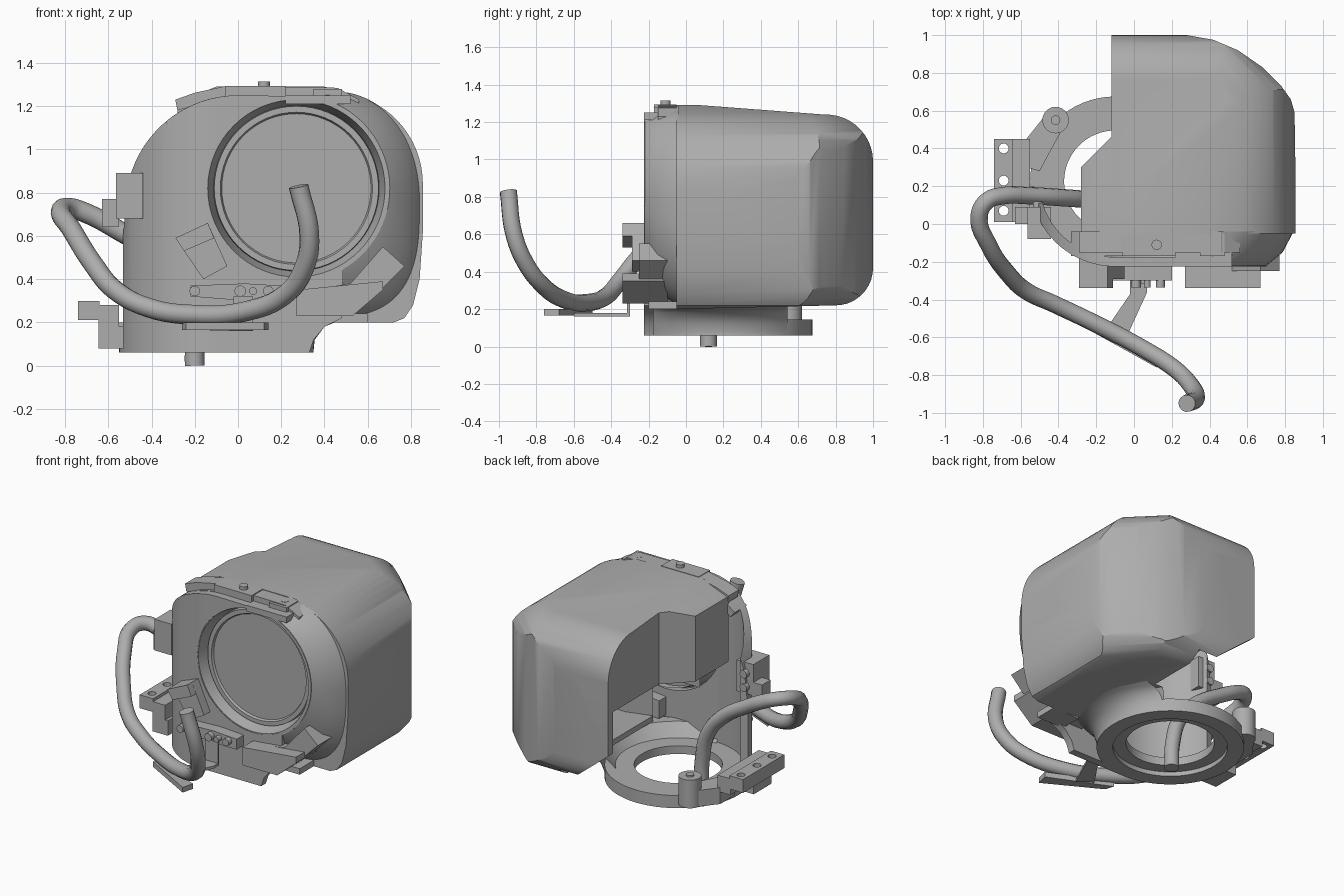
import bpy, bmesh, math
from mathutils import Vector, Matrix

if "Cube" in bpy.data.objects:
    bpy.data.objects.remove(bpy.data.objects["Cube"])

grey = bpy.data.materials.new("plain grey")
grey.use_nodes = True
grey.diffuse_color = (0.42, 0.42, 0.42, 1)
grey.node_tree.nodes["Principled BSDF"].inputs["Base Color"].default_value = (0.42, 0.42, 0.42, 1)


def finish(name, bm):
    bmesh.ops.recalc_face_normals(bm, faces=bm.faces)
    mesh = bpy.data.meshes.new(name)
    bm.to_mesh(mesh)
    bm.free()
    ob = bpy.data.objects.new(name, mesh)
    bpy.context.collection.objects.link(ob)
    mesh.materials.append(grey)
    return ob


def prism(name, points, axis, low, high):
    """Extrude a closed 2D outline along one axis."""
    place = {"x": lambda a, b, c: (c, a, b), "y": lambda a, b, c: (a, c, b), "z": lambda a, b, c: (a, b, c)}[axis]
    bm = bmesh.new()
    face = bm.faces.new([bm.verts.new(place(a, b, low)) for a, b in points])
    new = bmesh.ops.extrude_face_region(bm, geom=[face])["geom"]
    shift = Vector(place(0, 0, high - low))
    bmesh.ops.translate(bm, verts=[v for v in new if isinstance(v, bmesh.types.BMVert)], vec=shift)
    return finish(name, bm)


def box(name, x, y, z):
    return prism(name, [(x[0], y[0]), (x[1], y[0]), (x[1], y[1]), (x[0], y[1])], "z", *z)


def circle(cx, cy, r, start=0, end=360, n=48):
    steps = n if end - start == 360 else n + 1
    return [(cx + r * math.cos(math.radians(start + (end - start) * i / n)),
             cy + r * math.sin(math.radians(start + (end - start) * i / n))) for i in range(steps)]


def loft(name, rows, closed=False):
    """Skin a sheet over rows of matching 3D points."""
    bm = bmesh.new()
    grid = [[bm.verts.new(p) for p in row] for row in rows]
    count = len(rows[0])
    for a, b in zip(grid, grid[1:]):
        for i in range(count if closed else count - 1):
            j = (i + 1) % count
            bm.faces.new((a[i], a[j], b[j], b[i]))
    if closed:
        bm.faces.new(grid[-1])
    return finish(name, bm)


def peg(name, a, b, r, axis, low, high, n=24):
    return prism(name, circle(a, b, r, n=n), axis, low, high)


def boolean(ob, other, kind):
    mod = ob.modifiers.new(kind, "BOOLEAN")
    mod.operation, mod.object, mod.solver = kind, other, "EXACT"
    bpy.context.view_layer.objects.active = ob
    bpy.ops.object.modifier_apply(modifier=mod.name)
    bpy.data.objects.remove(other)
    return ob


def smooth(ob, angle=30):
    bpy.ops.object.select_all(action="DESELECT")
    ob.select_set(True)
    bpy.context.view_layer.objects.active = ob
    bpy.ops.object.shade_smooth_by_angle(angle=math.radians(angle))
    return ob


def ring(name, a, b, outer, inner, axis, low, high, n=64):
    ob = prism(name, circle(a, b, outer, n=n), axis, low, high)
    return smooth(boolean(ob, prism("cutter", circle(a, b, inner, n=n), axis, low - 0.1, high + 0.1), "DIFFERENCE"))


# Rear housing: intersection of its front, side, plan and diagonal outlines
def housing_solid(name):
    front = [(-0.28, 1.22), (-0.1, 1.29), (0.4, 1.29)]
    front += circle(0.43, 0.84, 0.425, 75, 0, 14)
    front += [(0.855, 0.62), (0.84, 0.4), (0.81, 0.28), (0.77, 0.22), (0.72, 0.2), (0.5, 0.2),
              (0.2, 0.24), (-0.12, 0.5), (-0.28, 0.6)]
    side = [(-0.05, 1.3), (0.74, 1.24)] + circle(0.75, 0.99, 0.25, 85, 0, 10)
    side += circle(0.8, 0.42, 0.2, 0, -90, 10) + [(-0.05, 0.2)]
    plan = [(-0.28, -0.05), (-0.28, 0.3), (-0.12, 0.46), (-0.12, 1.0), (0.28, 1.0), (0.42, 0.975), (0.55, 0.92),
            (0.68, 0.83), (0.78, 0.73), (0.83, 0.66), (0.85, 0.59), (0.86, -0.05)]
    corner = [(-1, 1.4), (0.6, 1.32)] + circle(0.78, 0.94, 0.31, 80, 0, 10)
    corner += circle(0.86, 0.42, 0.23, 0, -90, 10) + [(-1, 0.19)]
    ob = prism(name, front, "y", -0.05, 1.2)
    boolean(ob, prism("side", side, "x", -1, 1.2), "INTERSECT")
    boolean(ob, prism("plan", plan, "z", 0, 1.5), "INTERSECT")
    diagonal = prism("corner", corner, "x", -2, 2)
    diagonal.data.transform(Matrix.Rotation(math.radians(-45), 4, "Z"))
    return boolean(ob, diagonal, "INTERSECT")


housing = housing_solid("rear_housing")
hollow = housing_solid("hollow")
centre = Vector((0.28, 0.4, 0.76))
hollow.data.transform(Matrix.Translation(centre + Vector((0, -0.03, 0))) @ Matrix.Scale(0.93, 4) @ Matrix.Translation(-centre))
boolean(housing, hollow, "DIFFERENCE")
boolean(housing, box("cutter", (-0.5, -0.07), (-0.2, 0.95), (0, 0.78)), "DIFFERENCE")
boolean(housing, box("cutter", (-0.5, 0.28), (-0.2, 0.95), (0, 0.55)), "DIFFERENCE")
smooth(housing, 32)

# Base ring with a stepped seat
RX, RY = -0.1, 0.225
ring("base_ring", RX, RY, 0.45, 0.27, "z", 0.09, 0.145)
ring("base_lower_lip", RX, RY, 0.45, 0.35, "z", 0.06, 0.1)

# Neck flaring sideways from the ring to the housing floor
flare_rows = [(0.45, 0.07), (0.455, 0.12), (0.5, 0.18), (0.56, 0.205), (0.68, 0.225), (0.46, 0.225), (0.38, 0.14)]
smooth(loft("neck_flare", [[(RX + r * c, RY + min(r, 0.45) * s, z) for c, s in circle(0, 0, 1, -92, 45, 32)]
                           for r, z in flare_rows]), 40)

# Curved front body: a bent wall trimmed to its front outline
LX, LZ = 0.27, 0.82
outer = circle(RX, RY, 0.45, 196, 270, 24) + [(0.75, -0.225)]
inner = [(0.75, -0.175)] + circle(RX, RY, 0.4, 270, 196, 24)
body = prism("front_body", outer + inner, "z", 0, 1.5)
outline = [(-0.6, 0.06), (0.33, 0.06), (0.35, 0.12), (0.4, 0.18), (0.48, 0.22)]
outline += circle(LX, LZ, 0.432, -60, 80, 30)
outline += [(0.0, 1.25)] + circle(0.0, 0.73, 0.52, 95, 170, 16) + [(-0.54, 0.5), (-0.56, 0.3)]
boolean(body, prism("outline", outline, "y", -0.5, 0.8), "INTERSECT")
boolean(body, prism("cutter", circle(LX, LZ, 0.415, n=64), "y", -0.5, 0), "DIFFERENCE")
smooth(body)


# Flared side between the window and the housing, fuller towards the bottom
def flare_edge(c, s):
    power = 0.7 if s < 0 else 0.92
    return (0.425 + 0.42 * max(c, 0) ** power, -0.04, 0.745 + math.copysign(0.525 * abs(s) ** power, s))


flare_front = [(x, -0.222, z) for x, z in circle(LX, LZ, 0.43, -88, 80, 40)]
flare_back = [flare_edge(c, s) for c, s in circle(0, 0, 1, -88, 80, 40)]
flare_mid = [(a[0] * 0.4 + b[0] * 0.6, -0.15, a[2] * 0.4 + b[2] * 0.6) for a, b in zip(flare_front, flare_back)]
smooth(loft("side_flare", [flare_front, flare_mid, flare_back]), 40)
shoulder = circle(0.0, 0.73, 0.52, 85, 130, 24) + circle(0.0, 0.73, 0.47, 130, 85, 24)
smooth(prism("shoulder", shoulder, "y", -0.17, -0.04))

# Round window turned from one profile: sloping groove, rim and pane
profile = [(0.42, -0.222), (0.41, -0.222), (0.383, -0.13), (0.38, -0.165), (0.352, -0.165), (0.345, -0.15)]
smooth(loft("round_window", [[(x, y, z) for x, z in circle(LX, LZ, r, n=64)] for r, y in profile], True))

# Top flange and clips
prism("top_flange", [(-0.28, 1.18), (-0.05, 1.25), (0.42, 1.25), (0.56, 1.19), (0.56, 1.23), (0.46, 1.285),
                     (-0.07, 1.29), (-0.2, 1.262), (-0.29, 1.23)], "y", -0.15, -0.04)
box("top_clip_middle", (-0.06, 0.22), (-0.17, -0.05), (1.22, 1.293))
box("top_clip_side", (0.35, 0.48), (-0.17, -0.05), (1.21, 1.28))
box("top_front_strip", (0.22, 0.52), (-0.225, -0.14), (1.21, 1.25))
smooth(peg("top_knob", 0.12, -0.11, 0.027, "z", 1.27, 1.315))
smooth(peg("top_screw", 0.42, -0.1, 0.022, "z", 1.27, 1.287))

# Bent hose from the base opening out to the front
path = [(-0.2, 0.12, 0), (-0.205, 0.12, 0.16), (-0.26, 0.13, 0.37), (-0.39, 0.14, 0.52), (-0.56, 0.15, 0.63),
        (-0.69, 0.15, 0.7), (-0.78, 0.12, 0.73), (-0.82, 0.04, 0.715), (-0.77, -0.11, 0.63), (-0.67, -0.26, 0.47),
        (-0.57, -0.355, 0.35), (-0.42, -0.425, 0.27), (-0.2, -0.53, 0.235), (0.03, -0.65, 0.25),
        (0.22, -0.77, 0.33), (0.305, -0.86, 0.45), (0.33, -0.92, 0.6), (0.28, -0.95, 0.83)]
curve = bpy.data.curves.new("hose", "CURVE")
curve.dimensions, curve.bevel_depth, curve.bevel_resolution = "3D", 0.046, 4
curve.use_fill_caps, curve.resolution_u = True, 6
spline = curve.splines.new("BEZIER")
spline.bezier_points.add(len(path) - 1)
for point, co in zip(spline.bezier_points, path):
    point.co = co
    point.handle_left_type = point.handle_right_type = "AUTO"
hose = bpy.data.objects.new("hose", curve)
bpy.context.collection.objects.link(hose)
curve.materials.append(grey)
bpy.ops.object.select_all(action="DESELECT")
hose.select_set(True)
bpy.context.view_layer.objects.active = hose
bpy.ops.object.convert(target="MESH")
smooth(bpy.context.object, 50)

# Strut that carries the hose
prism("hose_strut", [(-0.02, -0.3), (0.07, -0.3), (0.07, -0.36), (-0.04, -0.6), (-0.13, -0.53), (-0.02, -0.37)],
      "z", 0.16, 0.178)
box("strut_tab", (-0.02, 0.07), (-0.315, -0.3), (0.16, 0.32))
prism("hose_cradle", [(-0.26, -0.5), (-0.24, -0.56), (0.12, -0.76), (0.14, -0.68)], "z", 0.165, 0.2)

# Front link plate with pins
prism("link_plate", [(-0.22, 0.32), (0.03, 0.3), (0.2, 0.3), (0.2, 0.37), (0.03, 0.38), (-0.22, 0.37)],
      "y", -0.3, -0.18)
for i, (x, r) in enumerate([(-0.2, 0.024), (0.01, 0.026), (0.07, 0.018), (0.14, 0.024)]):
    smooth(peg(f"link_pin_{i + 1}", x, 0.345, r, "y", -0.335, -0.29))

# Tilted latch and the right-hand latch arm
prism("tilted_latch", [(-0.29, 0.59), (-0.14, 0.66), (-0.05, 0.46), (-0.16, 0.4)], "y", -0.29, -0.18)
prism("tilted_latch_cap", [(-0.29, 0.59), (-0.14, 0.66), (-0.11, 0.59), (-0.25, 0.53)], "y", -0.34, -0.28)
prism("latch_block", [(0.27, 0.23), (0.53, 0.23), (0.67, 0.35), (0.67, 0.39), (0.27, 0.35)], "y", -0.34, -0.1)
prism("latch_arm", [(0.4, 0.36), (0.52, 0.38), (0.67, 0.55), (0.77, 0.46), (0.62, 0.31), (0.45, 0.3)],
      "y", -0.25, -0.1)
box("latch_foot", (0.4, 0.6), (-0.2, -0.05), (0.2, 0.24))

# Hinge on the body side
box("hinge_block", (-0.565, -0.44), (-0.08, 0.09), (0.68, 0.89))
box("hinge_lug", (-0.63, -0.55), (0.0, 0.09), (0.64, 0.77))
for i, z in enumerate((0.73, 0.82)):
    smooth(peg(f"hinge_pin_{i + 1}", -0.51, z, 0.026, "y", 0.08, 0.12))

# Mounting bracket beside the ring
bracket = box("mounting_plate", (-0.74, -0.64), (0.01, 0.45), (0.21, 0.3))
for y in (0.07, 0.23, 0.4):
    boolean(bracket, peg("cutter", -0.69, y, 0.026, "z", 0, 1), "DIFFERENCE")
box("mounting_rail", (-0.645, -0.55), (0.01, 0.45), (0.17, 0.28))
box("mounting_foot", (-0.645, -0.53), (0.01, 0.2), (0.08, 0.18))
prism("mounting_arm", [(-0.57, 0.3), (-0.57, 0.45), (-0.45, 0.6), (-0.37, 0.52), (-0.5, 0.28)], "z", 0.09, 0.2)
smooth(peg("mounting_post", -0.415, 0.55, 0.07, "z", 0.09, 0.28, 32))
smooth(peg("mounting_post_pin", -0.415, 0.55, 0.025, "z", 0.27, 0.29))
